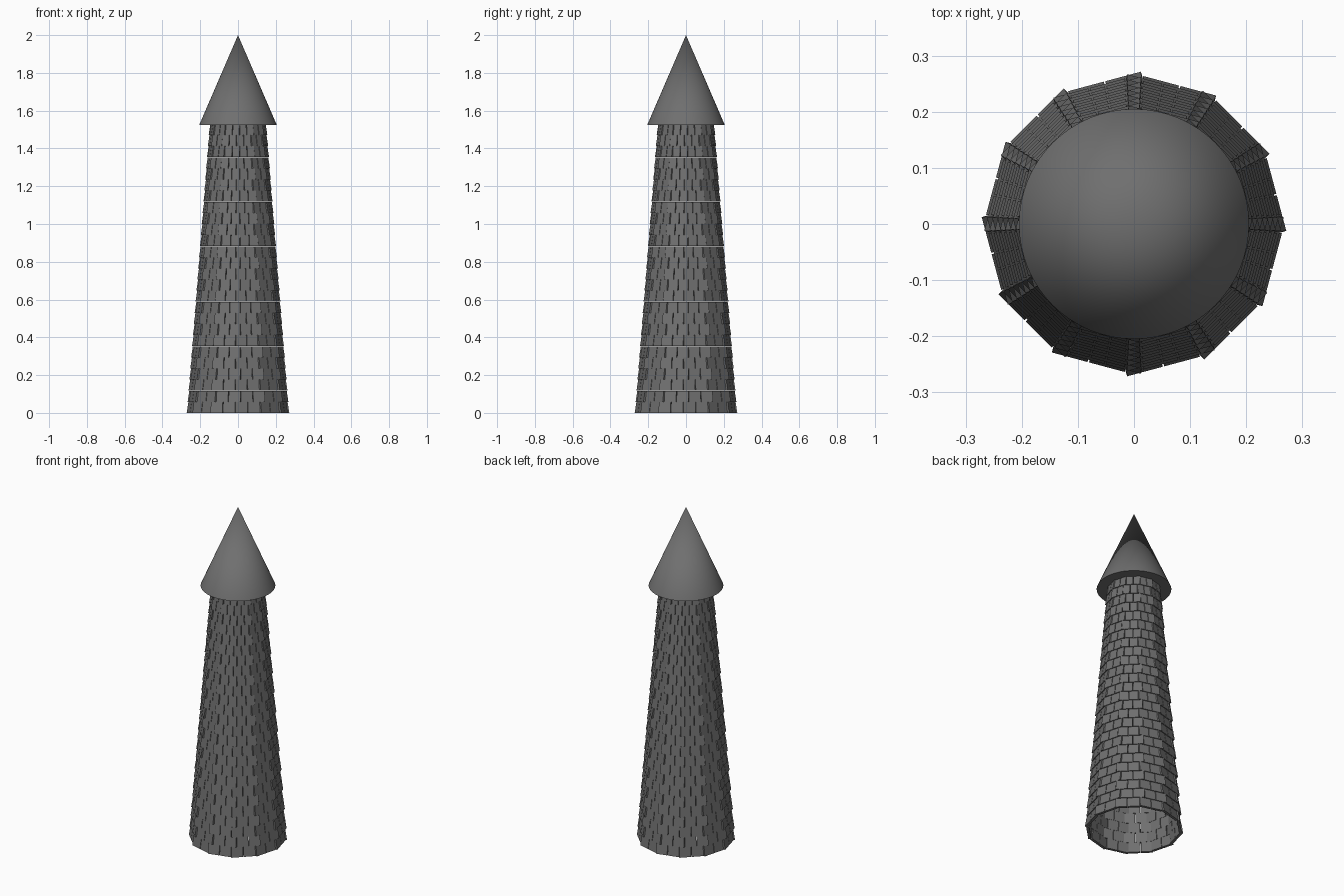
import bpy, bmesh, math
from mathutils import Matrix, Vector

if "Cube" in bpy.data.objects:
    bpy.data.objects.remove(bpy.data.objects["Cube"])

SIDES, ROWS, PER_SIDE = 12, 26, 2
WALL_H, TOP_Z = 1.53, 2.0
R0, R1 = 0.256, 0.141          # facet distance from axis at bottom and top
THICK, GAP, LIP = 0.013, 0.003, 0.003

dark = bpy.data.materials.new("dark_grey")
dark.diffuse_color = (0.16, 0.16, 0.16, 1)
dark.use_nodes = True
dark.node_tree.nodes["Principled BSDF"].inputs["Base Color"].default_value = dark.diffuse_color


def radius(z):
    return R0 + (R1 - R0) * z / WALL_H


def add_brick(bm, angle, z0, z1, u0, u1):
    """One tapered brick on a facet, its lower edge slightly proud."""
    rot = Matrix.Rotation(angle, 3, 'Z')
    half = math.tan(math.pi / SIDES)
    rings = []
    for z, lip in ((z0, LIP), (z1, -LIP / 2)):
        r = radius(z)
        a, b = r * half * u0 + GAP / 2, r * half * u1 - GAP / 2
        out, back = r + lip, r - THICK
        rings.append([bm.verts.new(rot @ Vector(p)) for p in
                      ((back, a, z), (out, a, z), (out, b, z), (back, b, z))])
    lo, hi = rings
    bm.faces.new(lo[::-1])
    bm.faces.new(hi)
    for i in range(4):
        j = (i + 1) % 4
        bm.faces.new((lo[i], lo[j], hi[j], hi[i]))


# Brick wall: two bricks per facet, courses alternately shifted sideways
bm = bmesh.new()
course = WALL_H / ROWS
for row in range(ROWS):
    shift = 0.22 if row % 2 else -0.22
    for k in range(SIDES):
        for n in range(PER_SIDE):
            u = -1 + 2 * n / PER_SIDE + shift
            add_brick(bm, math.radians(15 + 30 * k), row * course,
                      (row + 1) * course - 0.0005, u, u + 2 / PER_SIDE)
mesh = bpy.data.meshes.new("tower_bricks")
bm.to_mesh(mesh)
bm.free()
mesh.materials.append(dark)
bpy.context.collection.objects.link(bpy.data.objects.new("tower_bricks", mesh))

# Conical roof
bpy.ops.mesh.primitive_cone_add(vertices=64, radius1=0.205, radius2=0,
                                depth=TOP_Z - WALL_H + 0.005,
                                location=(0, 0, (TOP_Z + WALL_H - 0.005) / 2))
roof = bpy.context.object
roof.name = "cone_roof"
roof.data.materials.append(dark)
bpy.ops.object.shade_smooth_by_angle(angle=math.radians(40))
